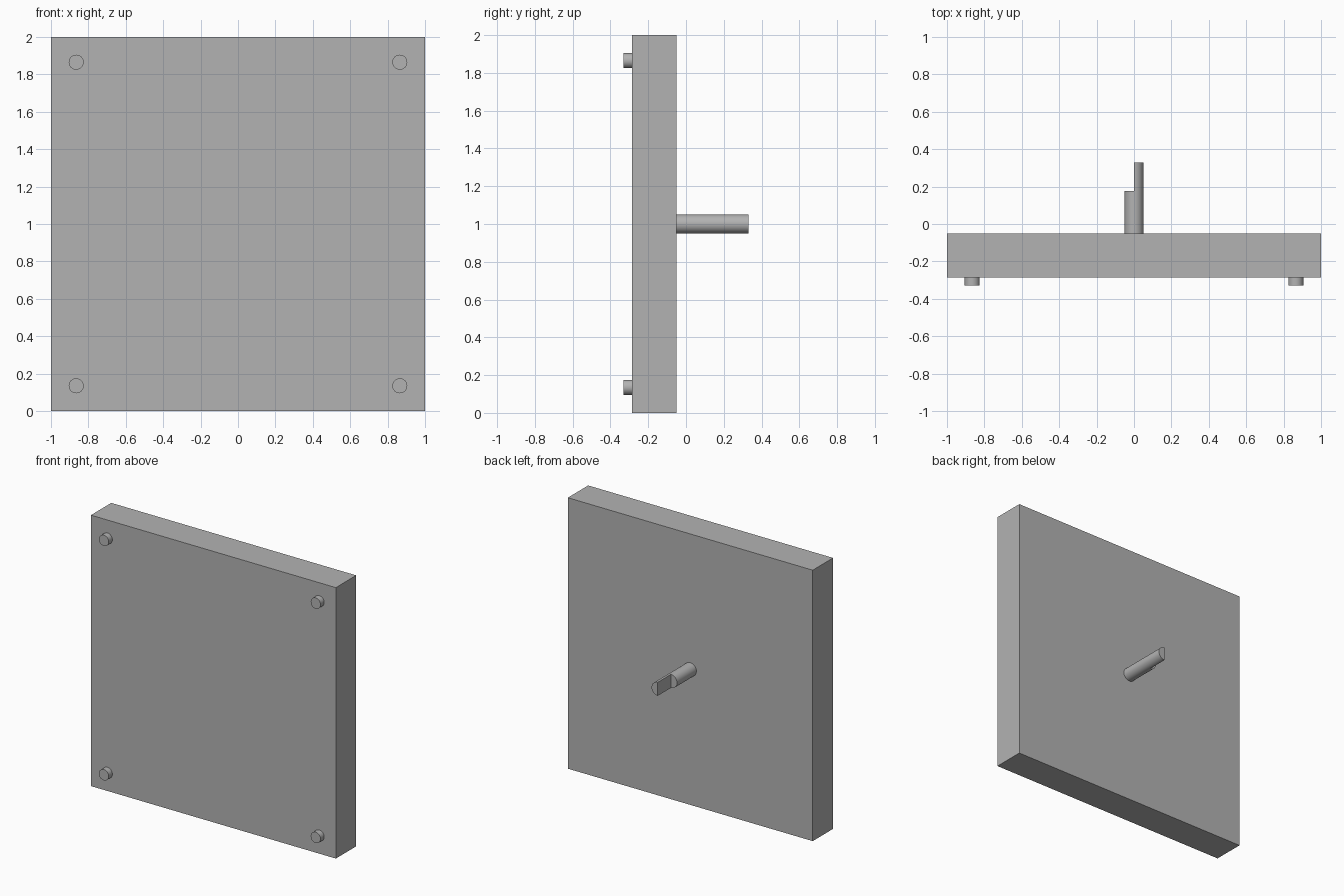
import bpy, bmesh
from math import radians
from mathutils import Matrix, Vector

cube = bpy.data.objects.get("Cube")
if cube:
    bpy.data.objects.remove(cube, do_unlink=True)

# Single plain grey
GREY = (0.45, 0.45, 0.45, 1)
grey = bpy.data.materials.new("plain grey")
grey.use_nodes = True
grey.diffuse_color = GREY
grey.node_tree.nodes["Principled BSDF"].inputs["Base Color"].default_value = GREY

# Depth stations from front to back
FOOT_FRONT, PLATE_FRONT, PLATE_BACK, FLAT_START, SHAFT_END = -0.33, -0.287, -0.05, 0.176, 0.33
CENTRE_Z = 1.0


def finish(name, bm, smooth=False):
    bmesh.ops.recalc_face_normals(bm, faces=bm.faces)
    mesh = bpy.data.meshes.new(name)
    bm.to_mesh(mesh)
    bm.free()
    mesh.materials.append(grey)
    obj = bpy.data.objects.new(name, mesh)
    bpy.context.collection.objects.link(obj)
    if smooth:
        bpy.ops.object.select_all(action="DESELECT")
        obj.select_set(True)
        bpy.context.view_layer.objects.active = obj
        bpy.ops.object.shade_smooth_by_angle(angle=radians(30))
    return obj


def disc(bm, radius, x, y, z):
    """Filled circle facing along the depth axis."""
    place = Matrix.Translation((x, y, z)) @ Matrix.Rotation(radians(90), 4, "X")
    bmesh.ops.create_circle(bm, cap_ends=True, segments=48, radius=radius, matrix=place)


def extrude(bm, faces, depth):
    result = bmesh.ops.extrude_face_region(bm, geom=faces, use_keep_orig=False)["geom"]
    verts = [g for g in result if isinstance(g, bmesh.types.BMVert)]
    bmesh.ops.translate(bm, verts=verts, vec=(0, depth, 0))
    return [g for g in result if isinstance(g, bmesh.types.BMFace)]


# Square plate
bm = bmesh.new()
bmesh.ops.create_cube(bm, size=1)
bmesh.ops.scale(bm, verts=bm.verts, vec=(2, PLATE_BACK - PLATE_FRONT, 2))
bmesh.ops.translate(bm, verts=bm.verts, vec=(0, (PLATE_FRONT + PLATE_BACK) / 2, CENTRE_Z))
finish("plate", bm)

# Four corner pegs on the front
for side, x in (("right", -0.865), ("left", 0.865)):
    for level, dz in (("lower", -0.865), ("upper", 0.865)):
        bm = bmesh.new()
        bmesh.ops.create_cone(
            bm, cap_ends=True, segments=48, radius1=0.04, radius2=0.04,
            depth=PLATE_FRONT - FOOT_FRONT,
            matrix=Matrix.Translation((x, (FOOT_FRONT + PLATE_FRONT) / 2, CENTRE_Z + dz))
            @ Matrix.Rotation(radians(90), 4, "X"))
        finish(f"{level}_{side}_peg", bm, smooth=True)

# Shaft with a flat: full round first, then only the left half continues
bm = bmesh.new()
disc(bm, 0.05, 0, PLATE_BACK, CENTRE_Z)
bmesh.ops.bisect_plane(bm, geom=bm.verts[:] + bm.edges[:] + bm.faces[:],
                       plane_co=Vector((0, 0, 0)), plane_no=Vector((1, 0, 0)))
ends = extrude(bm, bm.faces[:], FLAT_START - PLATE_BACK)
left_half = [f for f in ends if f.calc_center_median().x > 0]
extrude(bm, left_half, SHAFT_END - FLAT_START)
finish("shaft", bm, smooth=True)
